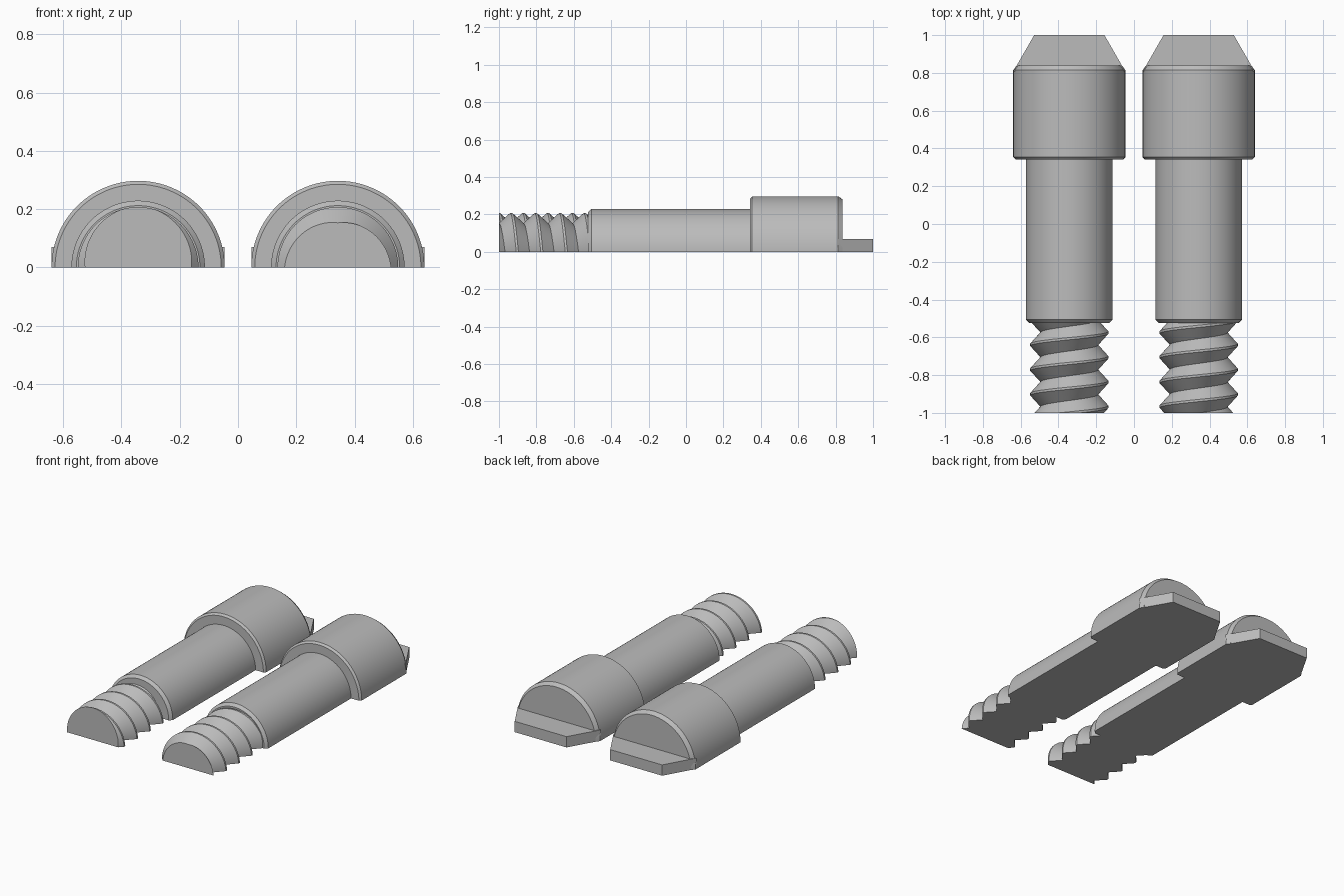
import bpy, bmesh
from math import pi, sin, cos

cube = bpy.data.objects.get("Cube")
if cube:
    bpy.data.objects.remove(cube)

STEPS = 64           # segments around each half turn
PITCH = 0.131
ROOT, CREST = 0.153, 0.207
FLAT = 0.006         # half width of the thread crest
TIP, THREAD_END = -1.0, -0.515

steel = bpy.data.materials.new("steel_grey")
steel.use_nodes = True
colour = (0.5, 0.5, 0.5, 1)
steel.diffuse_color = colour
steel.node_tree.nodes["Principled BSDF"].inputs["Base Color"].default_value = colour


def finish(name, bm, x):
    bmesh.ops.remove_doubles(bm, verts=bm.verts[:], dist=0.0001)
    bmesh.ops.recalc_face_normals(bm, faces=bm.faces[:])
    mesh = bpy.data.meshes.new(name)
    bm.to_mesh(mesh)
    bm.free()
    mesh.materials.append(steel)
    obj = bpy.data.objects.new(name, mesh)
    obj.location.x = x
    bpy.context.collection.objects.link(obj)
    bpy.ops.object.select_all(action="DESELECT")
    obj.select_set(True)
    bpy.context.view_layer.objects.active = obj
    bpy.ops.object.shade_smooth_by_angle(angle=pi / 6)


def half_turned(name, x, profile):
    """Closed half solid; profile(angle) gives (radius, y) points along the axis."""
    bm = bmesh.new()
    cols = []
    for i in range(STEPS + 1):
        a = pi * i / STEPS
        cols.append([bm.verts.new((r * cos(a), y, r * sin(a))) for r, y in profile(a)])
    for c, d in zip(cols, cols[1:]):
        for k in range(len(c) - 1):
            bm.faces.new((c[k], c[k + 1], d[k + 1], d[k]))
    bm.faces.new([c[0] for c in cols])
    bm.faces.new([c[-1] for c in cols])
    bm.faces.new(cols[0] + cols[-1][::-1])
    finish(name, bm, x)


def thread_profile(crest_at_top):
    """Right-handed V thread, trimmed at both ends."""
    def profile(a):
        start = crest_at_top + PITCH * (pi / 2 - a) / (2 * pi)
        points = []
        for turn in range(-2, 6):
            for shift in (-FLAT, FLAT, PITCH / 2):
                y = min(max(start + turn * PITCH + shift, TIP), THREAD_END)
                off = abs((y - start + PITCH / 2) % PITCH - PITCH / 2)
                t = max(0, off - FLAT) / (PITCH / 2 - FLAT)
                points.append((CREST + (ROOT - CREST) * t, y))
        return points
    return profile


def drive_tab(name, x):
    """Flat tapered tab behind the head."""
    bm = bmesh.new()
    outline = [(-0.297, 0.807), (0.297, 0.807), (0.186, 1), (-0.186, 1)]
    base = bm.faces.new([bm.verts.new((px, py, 0)) for px, py in outline])
    top = bmesh.ops.extrude_face_region(bm, geom=[base])["geom"]
    bmesh.ops.translate(bm, vec=(0, 0, 0.07),
                        verts=[v for v in top if isinstance(v, bmesh.types.BMVert)])
    finish(name, bm, x)


shaft = [(0.212, -0.523), (0.229, -0.506), (0.229, 0.35)]
head = [(0.285, 0.342), (0.297, 0.354), (0.297, 0.814), (0.28, 0.838)]

# The two halves of one bolt, so their threads are half a pitch apart
for side, x, crest in (("right", -0.3425, TIP), ("left", 0.3425, TIP + PITCH / 2)):
    half_turned(side + "_thread", x, thread_profile(crest))
    half_turned(side + "_shaft", x, lambda a: shaft)
    half_turned(side + "_head", x, lambda a: head)
    drive_tab(side + "_drive_tab", x)
